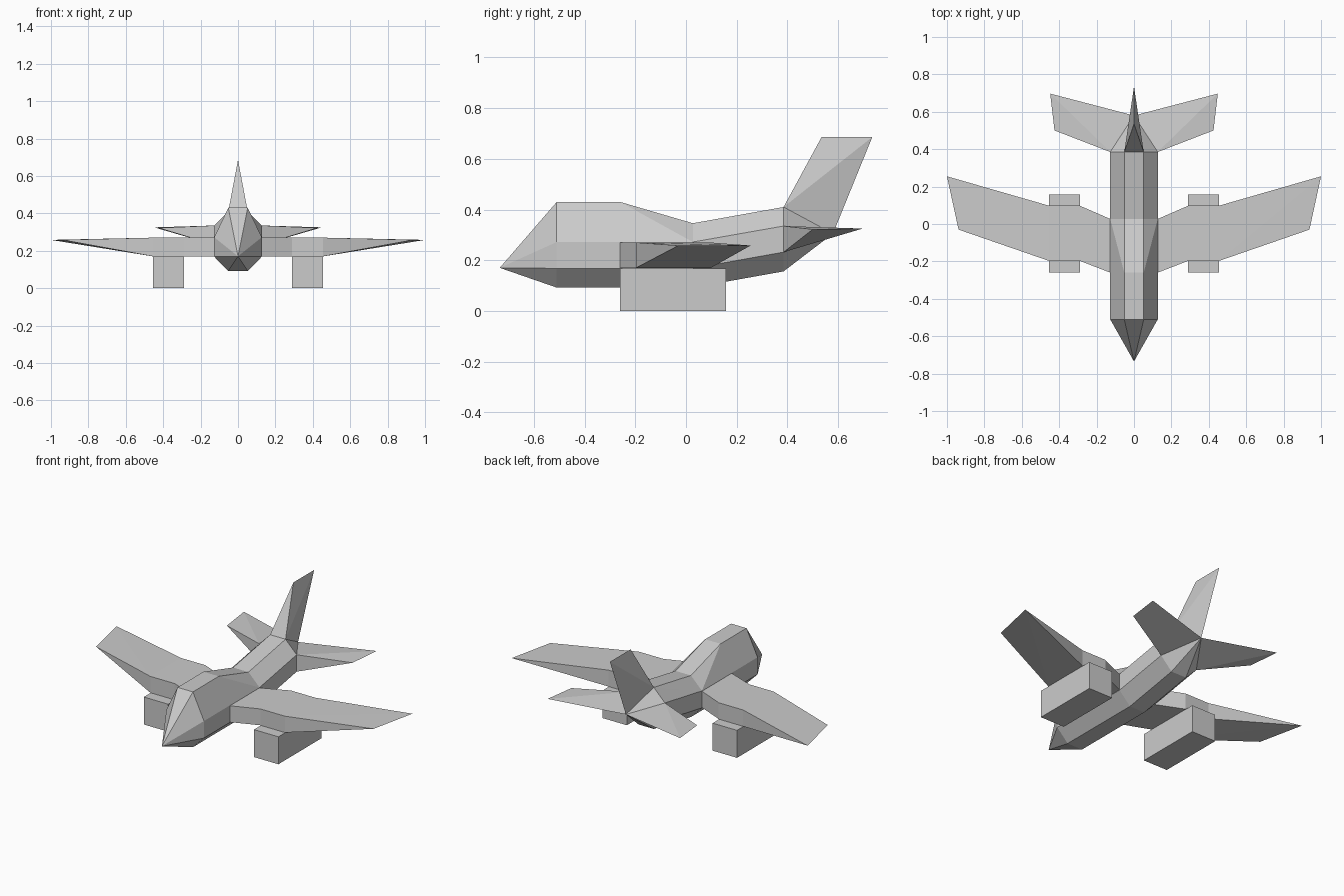
import bpy
import bmesh

if "Cube" in bpy.data.objects:
    bpy.data.objects.remove(bpy.data.objects["Cube"])


def loft(name, sections, cap_start=False, cap_end=False, mirror=False):
    """Skin a run of matching rings; repeated points collapse to tips."""
    bm = bmesh.new()
    rings = [[bm.verts.new(p) for p in s] for s in sections]
    n = len(rings[0])
    for a, b in zip(rings, rings[1:]):
        for i in range(n):
            j = (i + 1) % n
            bm.faces.new((a[i], a[j], b[j], b[i]))
    if cap_start:
        bm.faces.new(rings[0][::-1])
    if cap_end:
        bm.faces.new(rings[-1])
    bmesh.ops.remove_doubles(bm, verts=bm.verts, dist=0.0005)
    bmesh.ops.triangulate(bm, faces=bm.faces, quad_method='LONG_EDGE')
    bmesh.ops.recalc_face_normals(bm, faces=bm.faces)
    mesh = bpy.data.meshes.new(name)
    bm.to_mesh(mesh)
    bm.free()
    ob = bpy.data.objects.new(name, mesh)
    bpy.context.collection.objects.link(ob)
    if mirror:
        mod = ob.modifiers.new("mirror", 'MIRROR')
        mod.use_mirror_merge = False
    return ob


def octagon(y, top, upper, lower, bottom):
    half = [(0.052, top), (0.127, upper), (0.127, lower), (0.052, bottom)]
    return [(x, y, z) for x, z in half] + [(-x, y, z) for x, z in half[::-1]]


def wing_ring(x, y0, y1):
    return [(x, y0, 0.17), (x, y0, 0.27), (x, y1, 0.27), (x, y1, 0.17)]


# fuselage, pointed at nose and tail
tail = (0, 0.58, 0.305)
loft("fuselage", [
    [(0, -0.735, 0.17)] * 8,
    octagon(-0.51, 0.43, 0.272, 0.168, 0.092),
    octagon(-0.26, 0.43, 0.272, 0.168, 0.092),
    octagon(0.027, 0.346, 0.272, 0.168, 0.092),
    octagon(0.385, 0.41, 0.335, 0.232, 0.156),
    [tail] * 8])

# main wings: inner panel, engine mount panel, sharp outer panel
tip_front, tip_back = (0.938, -0.03, 0.258), (1.0, 0.255, 0.258)
loft("wing", [
    wing_ring(0.127, -0.26, 0.027),
    wing_ring(0.29, -0.197, 0.098),
    wing_ring(0.455, -0.197, 0.098),
    [tip_front, tip_front, tip_back, tip_back]], mirror=True)

# box engines under the wings
loft("engine", [[(x, -0.26, 0), (x, -0.26, 0.168), (x, 0.157, 0.168), (x, 0.157, 0)]
                for x in (0.29, 0.455)], True, True, mirror=True)

# tail planes grow from the side triangles of the tail cone
front = (0.425, 0.5, 0.322)
loft("tail_plane", [
    [(0.127, 0.385, 0.335), (0.127, 0.385, 0.232), tail],
    [front, front, (0.448, 0.697, 0.325)]], mirror=True)

# tail fin grows from the top triangle of the tail cone
fin_front = (0, 0.535, 0.686)
loft("tail_fin", [
    [(-0.052, 0.385, 0.41), (0.052, 0.385, 0.41), tail],
    [fin_front, fin_front, (0, 0.735, 0.686)]])
